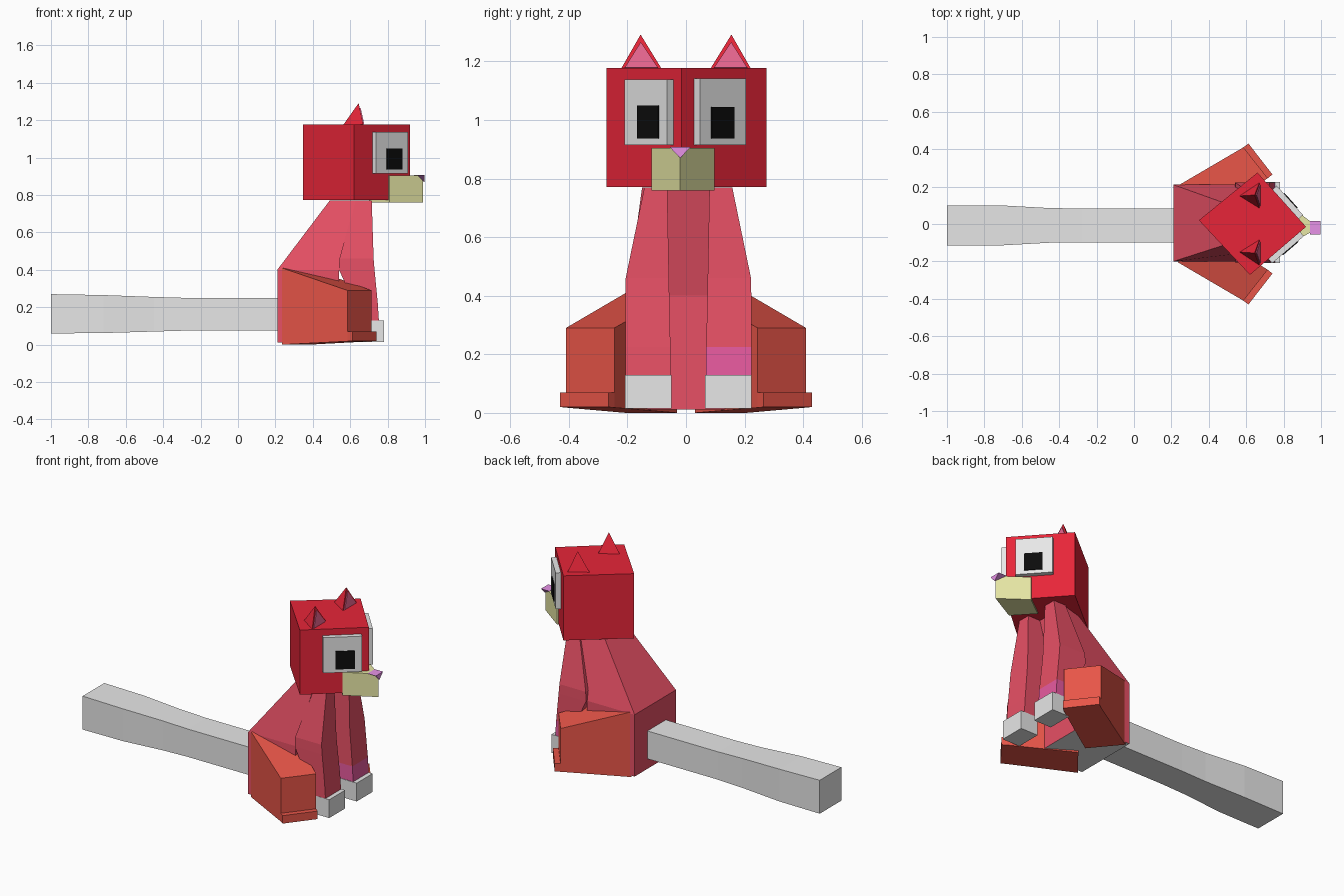
import bpy, bmesh
from mathutils import Vector

if "Cube" in bpy.data.objects:
    bpy.data.objects.remove(bpy.data.objects["Cube"])


def srgb(r, g, b):
    lin = [(c / 255 / 12.92) if c < 11 else ((c / 255 + 0.055) / 1.055) ** 2.4 for c in (r, g, b)]
    return (*lin, 1.0)


def material(name, *rgb):
    m = bpy.data.materials.new(name)
    m.diffuse_color = srgb(*rgb)
    m.use_nodes = True
    m.node_tree.nodes["Principled BSDF"].inputs["Base Color"].default_value = m.diffuse_color
    return m


RED = material("red", 236, 38, 58)
PINK = material("rose_pink", 242, 84, 106)
ORANGE = material("coral", 234, 86, 73)
GREY = material("pale_grey", 236, 236, 236)
BLACK = material("black", 12, 12, 12)
YELLOW = material("pale_yellow", 234, 234, 168)
LILAC = material("lilac", 236, 150, 236)
MAGENTA = material("magenta", 240, 94, 165)
EAR_PINK = material("ear_pink", 244, 108, 152)


def loft(name, rings, *mats, rule=None):
    """Solid through a list of equal-sized point rings, capped at both ends."""
    bm = bmesh.new()
    vs = [[bm.verts.new(p) for p in ring] for ring in rings]
    n = len(rings[0])
    bm.faces.new(vs[0])
    bm.faces.new(vs[-1])
    for a, b in zip(vs, vs[1:]):
        for i in range(n):
            j = (i + 1) % n
            bm.faces.new((a[i], a[j], b[j], b[i]))
    bmesh.ops.recalc_face_normals(bm, faces=bm.faces)
    bm.normal_update()
    if rule:
        for f in bm.faces:
            f.material_index = rule(f)
    me = bpy.data.meshes.new(name)
    bm.to_mesh(me)
    bm.free()
    for m in mats:
        me.materials.append(m)
    ob = bpy.data.objects.new(name, me)
    bpy.context.collection.objects.link(ob)
    return ob


def rect(x0, x1, y0, y1, z):
    return [(x0, y0, z), (x1, y0, z), (x1, y1, z), (x0, y1, z)]


def box(name, x0, x1, y0, y1, z0, z1, mat):
    return loft(name, [rect(x0, x1, y0, y1, z0), rect(x0, x1, y0, y1, z1)], mat)


def prism(name, outline, z0, z1, mat):
    return loft(name, [[(x, y, z) for x, y in outline] for z in (z0, z1)], mat)


# Torso, with a grey underside
loft("torso", [
    rect(0.21, 0.54, -0.20, 0.21, 0.012),
    rect(0.21, 0.54, -0.20, 0.21, 0.40),
    [(0.49, -0.11, 0.77), (0.63, -0.15, 0.77), (0.63, 0.15, 0.77), (0.49, 0.11, 0.77)],
], PINK, GREY, rule=lambda f: int(f.normal.z < -0.9))

# Tail, thicker toward the tip
loft("tail", [[(x, y0, z0), (x, y1, z0), (x, y1, z1), (x, y0, z1)] for x, y0, y1, z0, z1 in (
    (-1.0, -0.115, 0.10, 0.06, 0.27), (-0.72, -0.115, 0.10, 0.062, 0.265),
    (-0.45, -0.10, 0.085, 0.07, 0.255), (-0.28, -0.10, 0.083, 0.075, 0.25),
    (0.22, -0.10, 0.083, 0.075, 0.25))], GREY)

# Front legs, paws, haunches, feet and ears
for s, side in ((-1, "right"), (1, "left")):
    cy = 0.008

    def leg_ring(x0, x1, inner, outer, z):
        return rect(x0, x1, cy + s * inner, cy + s * outer, z)

    loft(side + "_front_leg", [
        leg_ring(0.66, 0.755, 0.06, 0.215, 0.10),
        leg_ring(0.62, 0.747, 0.061, 0.215, 0.225),
        leg_ring(0.54, 0.73, 0.065, 0.215, 0.40),
        leg_ring(0.542, 0.725, 0.066, 0.214, 0.46),
        leg_ring(0.63, 0.715, 0.072, 0.15, 0.77),
    ], PINK, MAGENTA, rule=lambda f: int(s > 0 and f.calc_center_median().z < 0.2))
    ys = sorted((cy + s * 0.057, cy + s * 0.216))
    box(side + "_paw", 0.66, 0.78, *ys, 0.015, 0.13, GREY)

    # Haunch: a splayed block whose top slopes down to the front
    back = [(0.235, s * 0.205), (0.38, s * 0.03)]
    front = [(0.585, s * 0.41), (0.715, s * 0.245)]
    foot = [(0.612, s * 0.43), (0.74, s * 0.265)]

    def upright(pair, z0, z1):
        (xa, ya), (xb, yb) = pair
        return [(xa, ya, z0), (xb, yb, z0), (xb, yb, z1), (xa, ya, z1)]

    loft(side + "_haunch", [upright(back, 0.0, 0.41), upright(front, 0.018, 0.29)], ORANGE)
    loft(side + "_foot", [upright(front, 0.018, 0.07), upright(foot, 0.02, 0.07)], ORANGE)

    # Ear with a thin coloured plate on its front
    a, b = Vector((0.67, s * 0.085, 1.178)), Vector((0.67, s * 0.22, 1.178))
    tip, rear = Vector((0.645, s * 0.155, 1.29)), Vector((0.565, s * 0.15, 1.178))
    loft(side + "_ear", [[a, b, rear], [tip + Vector(d) * 0.001 for d in
                                       ((0, -s, 0), (0, s, 0), (-1, 0, 0))]], RED)
    tri = [a.lerp(b, 0.08), a.lerp(b, 0.92), a.lerp(b, 0.5).lerp(tip, 0.78)]
    loft(side + "_inner_ear", [tri, [p + Vector((0.005, 0, 0.001)) for p in tri]], EAR_PINK)

# Head: a block turned so that one edge points forward
nose_edge, right_edge, left_edge = Vector((0.92, -0.015)), Vector((0.62, -0.272)), Vector((0.66, 0.275))
prism("head", [nose_edge, left_edge, (0.347, 0.02), right_edge], 0.772, 1.178, RED)


# Eyes: slabs with thin pupils on the two forward faces
def face_slab(name, edge, y0, y1, z0, z1, d0, d1, mat):
    along = (edge - nose_edge).normalized()
    out = Vector((abs(along.y), -along.x * (1 if along.y > 0 else -1)))
    pts = []
    for y, d in ((y0, d0), (y1, d0), (y1, d1), (y0, d1)):
        base = nose_edge + along * ((y - out.y * d1 - nose_edge.y) / along.y)
        pts.append(base + out * d)
    prism(name, pts, z0, z1, mat)


face_slab("right_eye", right_edge, -0.21, -0.065, 0.915, 1.138, -0.01, 0.03, GREY)
face_slab("right_pupil", right_edge, -0.167, -0.096, 0.937, 1.05, 0.028, 0.035, BLACK)
face_slab("left_eye", left_edge, 0.048, 0.205, 0.915, 1.142, -0.01, 0.03, GREY)
face_slab("left_pupil", left_edge, 0.088, 0.165, 0.937, 1.045, 0.028, 0.035, BLACK)

# Muzzle and nose
prism("muzzle", [(0.99, -0.02), (0.83, 0.097), (0.70, 0.0), (0.81, -0.118)], 0.76, 0.905, YELLOW)
loft("nose", [[(x, -0.056, 0.908), (x, 0.016, 0.908), (x, -0.02, z)]
              for x, z in ((0.94, 0.90), (0.997, 0.87))], LILAC)
